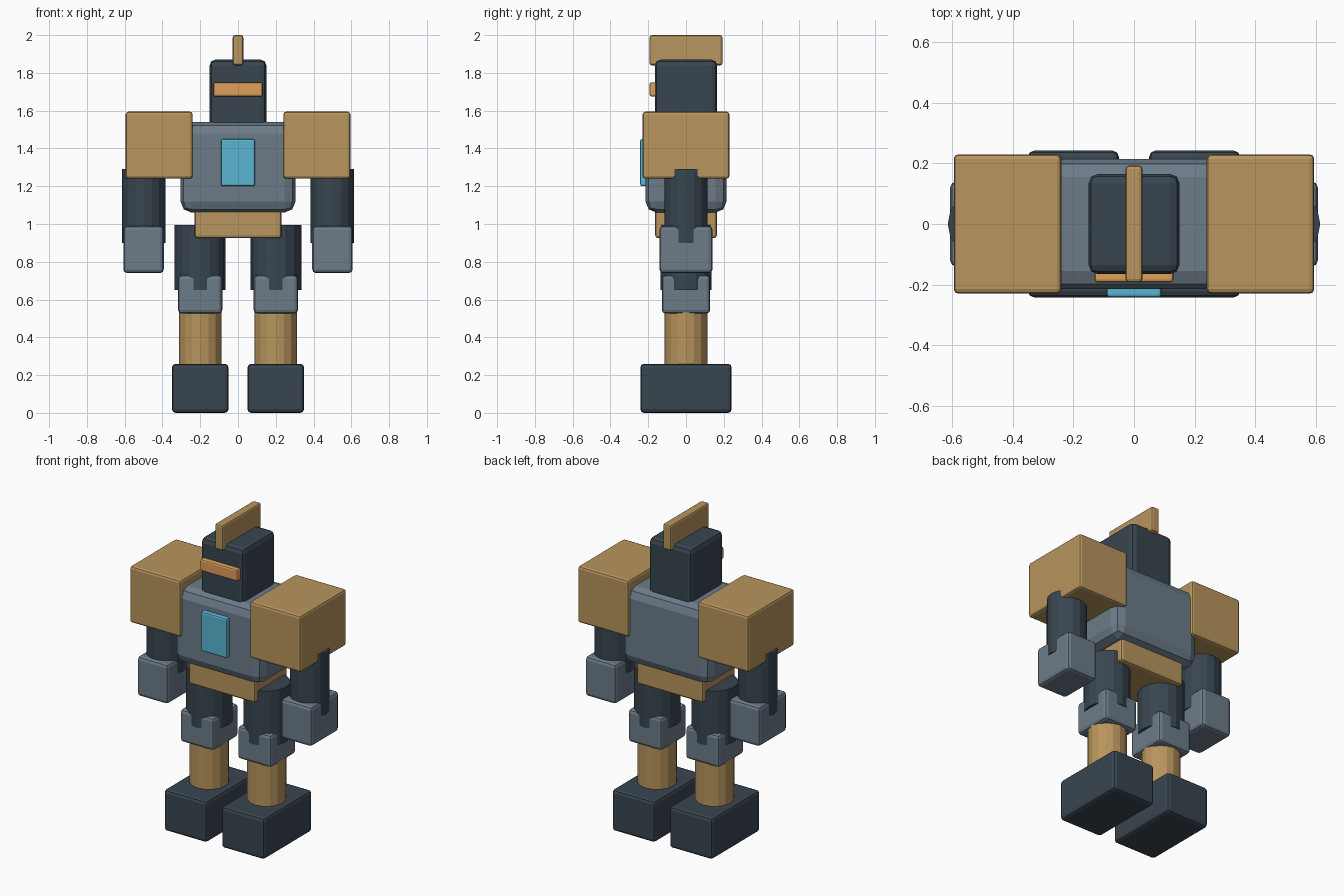
import bpy

if "Cube" in bpy.data.objects:
    bpy.data.objects.remove(bpy.data.objects["Cube"])

def material(name, rgb):
    m = bpy.data.materials.new(name)
    m.diffuse_color = (*rgb, 1)
    m.use_nodes = True
    m.node_tree.nodes["Principled BSDF"].inputs["Base Color"].default_value = m.diffuse_color
    return m

TAN = material("tan", (0.48, 0.30, 0.11))
DARK = material("dark_slate", (0.04, 0.06, 0.08))
SLATE = material("slate", (0.15, 0.20, 0.25))
CYAN = material("cyan", (0.10, 0.46, 0.65))
ORANGE = material("orange", (0.74, 0.35, 0.10))


def box(name, x, y, z, mat, bevel=0.015):
    """Bevelled box from (min, max) ranges on each axis."""
    centre = [(r[0] + r[1]) / 2 for r in (x, y, z)]
    bpy.ops.mesh.primitive_cube_add(size=1, location=centre)
    o = bpy.context.object
    o.name = name
    o.scale = [r[1] - r[0] for r in (x, y, z)]
    bpy.ops.object.transform_apply(location=False, rotation=False, scale=True)
    b = o.modifiers.new("Bevel", "BEVEL")
    b.width = bevel
    b.segments = 2
    o.data.materials.append(mat)
    return o


def limb(name, x, radius, z, mat):
    """Upright 16-sided cylinder."""
    bpy.ops.mesh.primitive_cylinder_add(vertices=16, radius=radius, depth=z[1] - z[0],
                                        location=(x, 0, (z[0] + z[1]) / 2))
    o = bpy.context.object
    o.name = name
    o.data.materials.append(mat)
    return o


def block(name, x, half_x, half_y, z, mat, bevel=0.015):
    """Box centred at x, symmetric front to back."""
    return box(name, (x - half_x, x + half_x), (-half_y, half_y), z, mat, bevel)


# Body core
block("torso", 0, 0.305, 0.215, (1.06, 1.54), SLATE, 0.06)
block("pelvis", 0, 0.23, 0.163, (0.925, 1.085), TAN)
box("chest_panel", (-0.09, 0.09), (-0.243, -0.20), (1.20, 1.45), CYAN, 0.01)

# Head
block("head", 0, 0.15, 0.165, (1.51, 1.87), DARK, 0.03)
box("visor", (-0.13, 0.13), (-0.193, -0.145), (1.675, 1.75), ORANGE, 0.01)
block("head_crest", 0, 0.028, 0.193, (1.84, 2.0), TAN, 0.012)

# Arms and legs, both sides
for side, s in (("left", 1), ("right", -1)):
    arm, leg = 0.5 * s, 0.2 * s
    block(side + "_shoulder", 0.4175 * s, 0.1775, 0.23, (1.24, 1.595), TAN)
    limb(side + "_arm", arm, 0.115, (0.90, 1.29), DARK)
    block(side + "_fist", arm, 0.107, 0.14, (0.74, 0.99), SLATE, 0.02)
    limb(side + "_thigh", leg, 0.135, (0.65, 0.995), DARK)
    block(side + "_knee", leg, 0.117, 0.128, (0.525, 0.73), SLATE, 0.02)
    limb(side + "_shin", leg, 0.113, (0.24, 0.56), TAN)
    block(side + "_foot", leg, 0.15, 0.242, (0.0, 0.26), DARK, 0.02)
